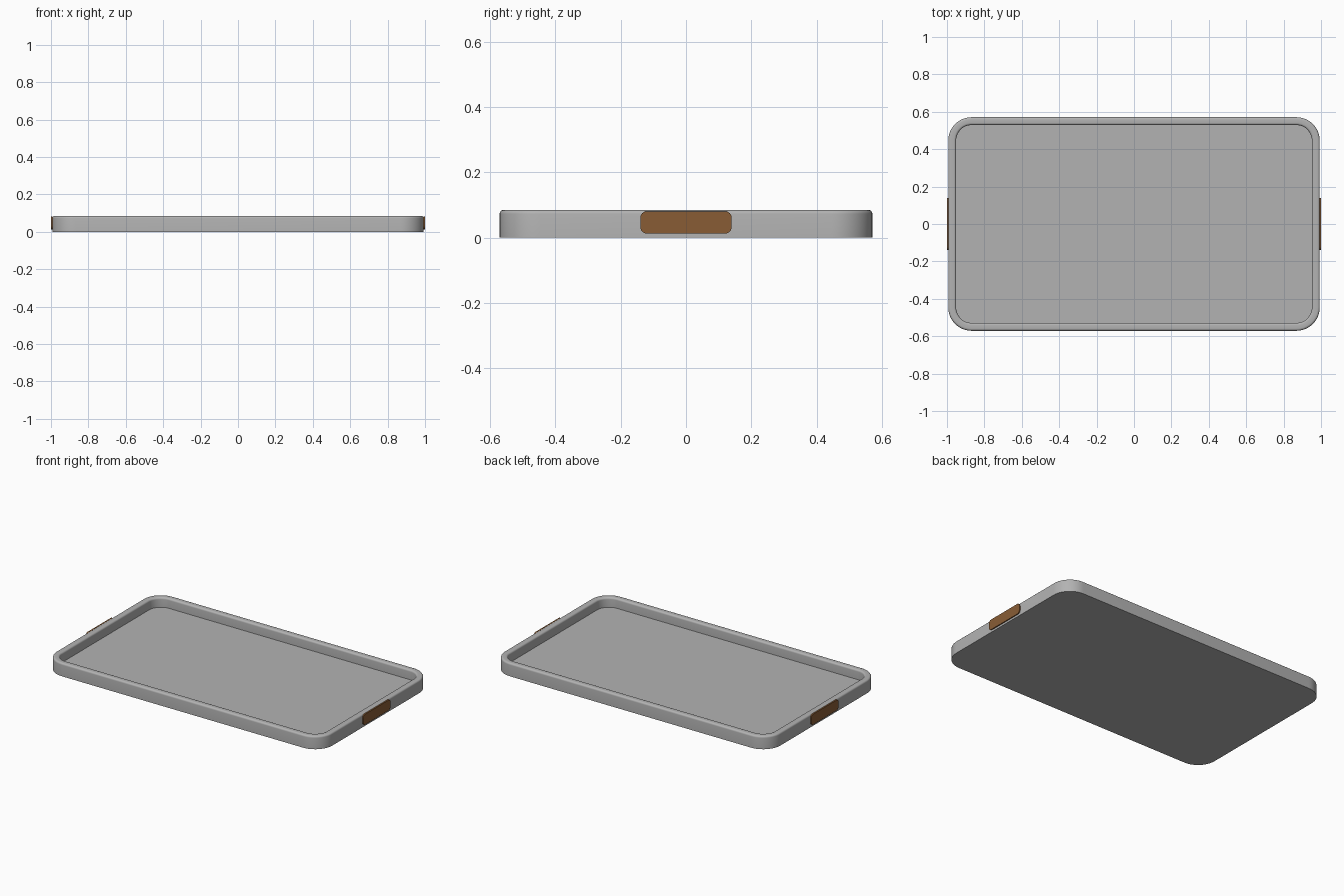
import bpy, bmesh, math

cube = bpy.data.objects.get("Cube")
if cube:
    bpy.data.objects.remove(cube, do_unlink=True)


def material(name, color):
    m = bpy.data.materials.new(name)
    m.use_nodes = True
    m.diffuse_color = (*color, 1)
    m.node_tree.nodes["Principled BSDF"].inputs["Base Color"].default_value = (*color, 1)
    return m


def rounded_rect(half_w, half_h, radius, steps):
    """Outline points of a rounded rectangle, counter-clockwise."""
    points = []
    for corner, (sx, sy) in enumerate([(1, 1), (-1, 1), (-1, -1), (1, -1)]):
        for i in range(steps + 1):
            a = math.pi / 2 * (corner + i / steps)
            points.append((sx * (half_w - radius) + radius * math.cos(a),
                           sy * (half_h - radius) + radius * math.sin(a)))
    return points


def loft(name, half_w, half_h, radius, steps, profile, mat):
    """Stack inset rounded rectangles along a profile of (inset, height), capped at both ends."""
    bm = bmesh.new()
    rings = [[bm.verts.new((x, y, z)) for x, y in
              rounded_rect(half_w - inset, half_h - inset, radius - inset, steps)]
             for inset, z in profile]
    n = len(rings[0])
    for low, high in zip(rings, rings[1:]):
        for i in range(n):
            j = (i + 1) % n
            bm.faces.new((low[i], low[j], high[j], high[i]))
    bm.faces.new(rings[0][::-1])
    bm.faces.new(rings[-1])
    mesh = bpy.data.meshes.new(name)
    bm.to_mesh(mesh)
    bm.free()
    mesh.materials.append(mat)
    obj = bpy.data.objects.new(name, mesh)
    bpy.context.collection.objects.link(obj)
    bpy.ops.object.select_all(action="DESELECT")
    obj.select_set(True)
    bpy.context.view_layer.objects.active = obj
    bpy.ops.object.shade_smooth_by_angle(angle=math.radians(35))
    return obj


def arc(inset, z, r, start, end, steps=5):
    """Rounded edge of the rim section."""
    angles = [math.radians(start + (end - start) * i / steps) for i in range(steps + 1)]
    return [(inset - r * math.cos(a), z + r * math.sin(a)) for a in angles]


grey = material("light grey", (0.45, 0.45, 0.45))
brown = material("brown", (0.25, 0.108, 0.036))

# Tray: outer wall, rounded rim, inner wall and floor in one section
height, wall, edge, floor = 0.085, 0.042, 0.012, 0.022
section = ([(0, 0)]
           + arc(edge, height - edge, edge, 0, 90)
           + arc(wall - edge, height - edge, edge, 90, 180)
           + [(wall, floor)])
loft("tray", 0.993, 0.571, 0.125, 12, section, grey)

# Handle plates on both short ends
for side, label in ((1, "left"), (-1, "right")):
    handle = loft(label + "_handle", 0.14, 0.034, 0.02, 6, [(0, 0), (0, 0.009)], brown)
    handle.rotation_euler = (math.pi / 2, 0, side * math.pi / 2)
    handle.location = (side * 0.991, 0, 0.047)
